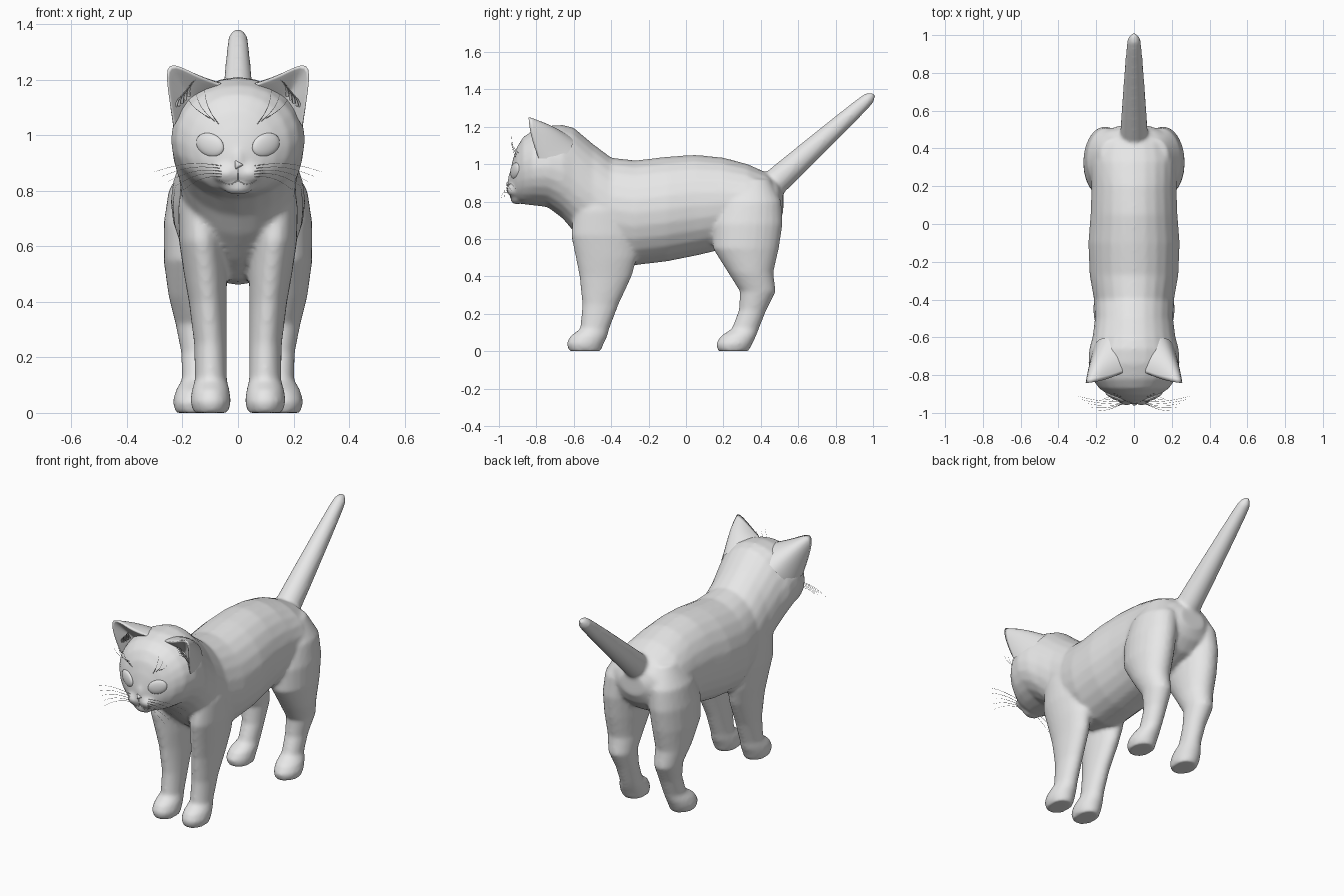
import bpy
import bmesh
from math import cos, sin, pi, radians
from mathutils import Vector, Matrix

cube = bpy.data.objects.get("Cube")
if cube:
    bpy.data.objects.remove(cube, do_unlink=True)

# One plain grey for the whole animal
GREY = (0.8, 0.8, 0.8, 1.0)
grey = bpy.data.materials.new("plain grey")
grey.use_nodes = True
grey.diffuse_color = GREY
grey.node_tree.nodes["Principled BSDF"].inputs["Base Color"].default_value = GREY


def add_object(name, data):
    obj = bpy.data.objects.new(name, data)
    bpy.context.collection.objects.link(obj)
    data.materials.append(grey)
    return obj


def make_active(obj):
    bpy.ops.object.select_all(action="DESELECT")
    obj.select_set(True)
    bpy.context.view_layer.objects.active = obj


def mesh_from(name, bm, smooth=True):
    bmesh.ops.recalc_face_normals(bm, faces=bm.faces)
    for face in bm.faces:
        face.smooth = smooth
    mesh = bpy.data.meshes.new(name)
    bm.to_mesh(mesh)
    bm.free()
    return add_object(name, mesh)


def loft(bm, rings, sides=24):
    """Skin a closed tube through (centre, u axis, v axis) rings."""
    loops = []
    for centre, u, v in rings:
        angles = [2 * pi * i / sides for i in range(sides)]
        loops.append([bm.verts.new(centre + u * cos(a) + v * sin(a)) for a in angles])
    for low, high in zip(loops, loops[1:]):
        for i in range(sides):
            j = (i + 1) % sides
            bm.faces.new((low[i], low[j], high[j], high[i]))
    bm.faces.new(loops[0])
    bm.faces.new(loops[-1])


def ball(bm, centre, radii, turn=Matrix.Identity(4)):
    matrix = Matrix.Translation(centre) @ turn @ Matrix.Diagonal((*radii, 1))
    bmesh.ops.create_uvsphere(bm, u_segments=24, v_segments=14, radius=1, matrix=matrix)


skin_bm = bmesh.new()

# Head and trunk: y, bottom, top, half width
TRUNK = [
    (-.94, .86, .96, .04), (-.927, .82, 1.02, .085), (-.905, .80, 1.09, .135),
    (-.87, .785, 1.145, .185), (-.82, .78, 1.18, .222), (-.74, .77, 1.205, .242),
    (-.66, .71, 1.21, .237), (-.6, .64, 1.195, .22), (-.5, .55, 1.11, .207),
    (-.4, .48, 1.035, .212), (-.27, .46, 1.02, .235), (-.1, .48, 1.04, .242),
    (.05, .51, 1.05, .23), (.2, .545, 1.035, .225), (.33, .58, 1.0, .23),
    (.43, .62, .955, .21), (.49, .68, .91, .16), (.52, .74, .86, .08)]
loft(skin_bm, [(Vector((0, y, (lo + hi) / 2)), Vector((w, 0, 0)), Vector((0, 0, (hi - lo) / 2)))
               for y, lo, hi, w in TRUNK])

# Legs: z, front, back, inner side, outer side
FRONT_LEG = [
    (0, -.625, -.455, .035, .16), (.04, -.64, -.44, .025, .172), (.08, -.62, -.42, .03, .167),
    (.12, -.565, -.41, .04, .155), (.25, -.555, -.36, .04, .158), (.4, -.57, -.29, .04, .177),
    (.5, -.59, -.262, .04, .195), (.62, -.615, -.265, .05, .213), (.75, -.6, -.3, .06, .215),
    (.88, -.52, -.36, .08, .19)]
HIND_LEG = [
    (0, .17, .335, .09, .225), (.04, .16, .355, .085, .235), (.08, .185, .375, .085, .225),
    (.12, .245, .39, .09, .202), (.22, .283, .43, .085, .205), (.32, .288, .48, .08, .225),
    (.42, .225, .467, .07, .25), (.55, .143, .497, .05, .268), (.68, .14, .517, .04, .268),
    (.8, .18, .51, .03, .25), (.92, .26, .45, .03, .18)]
for side in (-1, 1):
    for leg in (FRONT_LEG, HIND_LEG):
        loft(skin_bm, [(Vector((side * (a + b) / 2, (f + r) / 2, z)),
                        Vector(((b - a) / 2, 0, 0)), Vector((0, (r - f) / 2, 0)))
                       for z, f, r, a, b in leg])

# Tail: distance along, radius
along = Vector((0, .745, .667))
across = Vector((0, -.667, .745))
TAIL = [(-.06, .075), (.08, .072), (.3, .061), (.5, .05), (.66, .04), (.72, .034), (.757, .015)]
loft(skin_bm, [(Vector((0, .44, .87)) + along * t, Vector((r, 0, 0)), across * r)
               for t, r in TAIL])

# Muzzle pads and chin
for side in (-1, 1):
    ball(skin_bm, (side * .04, -.922, .862), (.052, .038, .036))
ball(skin_bm, (0, -.905, .815), (.06, .035, .03))
ball(skin_bm, (0, -.925, .905), (.03, .03, .06))

# Blend the volumes into one soft skin
skin = mesh_from("body_skin", skin_bm)
remesh = skin.modifiers.new("blend", "REMESH")
remesh.mode = "VOXEL"
remesh.voxel_size = .011
remesh.use_smooth_shade = True
soften = skin.modifiers.new("soften", "SMOOTH")
soften.factor = .5
soften.iterations = 7
make_active(skin)
for modifier in ("blend", "soften"):
    bpy.ops.object.modifier_apply(modifier=modifier)
bpy.context.view_layer.update()


def on_face(x, z, lift=0):
    """Point on the front of the skin at x, z."""
    hit, point, normal, _ = skin.ray_cast(Vector((x, -2, z)), Vector((0, 1, 0)))
    return point + normal * lift if hit else Vector((x, -.9, z))


def strands(name, paths, thickness, taper):
    """Thin hairs through lists of points, converted to one mesh."""
    curve = bpy.data.curves.new(name, "CURVE")
    curve.dimensions = "3D"
    curve.bevel_depth = thickness
    curve.bevel_resolution = 1
    for path in paths:
        spline = curve.splines.new("POLY")
        spline.points.add(len(path) - 1)
        for i, (point, position) in enumerate(zip(spline.points, path)):
            point.co = (*position, 1)
            point.radius = 1 - taper * i / (len(path) - 1)
    make_active(add_object(name, curve))
    bpy.ops.object.convert(target="MESH")


def arc(start, end, bow, steps=6):
    """Bowed path from start to end."""
    start, end = Vector(start), Vector(end)
    return [start.lerp(end, i / steps) + Vector(bow) * sin(pi * i / steps)
            for i in range(steps + 1)]


def make_ear(name, side):
    rim = [(.06, -.79, 1.185), (.15, -.83, 1.215), (.268, -.85, 1.285),
           (.252, -.835, 1.15), (.232, -.79, 1.03)]
    middle = [(.06, -.73, 1.19), (.14, -.73, 1.22), (.232, -.74, 1.225),
              (.245, -.75, 1.12), (.235, -.73, 1.03)]
    foot = [(.06, -.66, 1.17), (.11, -.61, 1.15), (.165, -.6, 1.12),
            (.2, -.62, 1.07), (.22, -.66, 1.03)]
    pit = Vector((.175, -.75, 1.13))
    inner = [Vector(p).lerp(pit, .5) for p in rim]
    deep = [Vector(p).lerp(pit, .9) for p in rim]
    bm = bmesh.new()
    rows = [[bm.verts.new((side * x, y, z)) for x, y, z in row]
            for row in (foot, middle, rim, inner, deep)]
    for low, high in zip(rows, rows[1:]):
        for i in range(len(rim) - 1):
            bm.faces.new((low[i], low[i + 1], high[i + 1], high[i]))
    bm.faces.new(rows[-1])
    crease = bm.edges.layers.float.new("crease_edge")
    for a, b in zip(rows[2], rows[2][1:]):
        bm.edges.get((a, b))[crease] = .8
    ear = mesh_from(name, bm)
    ear.modifiers.new("round", "SUBSURF").levels = 2
    ear.modifiers["round"].render_levels = 2


for side, label in ((-1, "right"), (1, "left")):
    make_ear(label + "_ear", side)

    # Ear fur
    tufts = [arc((side * (.225 - .012 * i), -.785, 1.095 + .011 * i),
                 (side * (.185 - .008 * i), -.83, 1.15 + .012 * i), (side * .008, 0, .008), 4)
             for i in range(5)]
    strands(label + "_ear_fur", tufts, .006, .95)

    # Closed-looking eye, tilted up at the outer corner
    eye_bm = bmesh.new()
    turn = Matrix.Rotation(radians(24 * side), 4, "Z") @ Matrix.Rotation(radians(-22 * side), 4, "Y")
    ball(eye_bm, on_face(side * .102, .965, -.004), (.056, .016, .041), turn)
    mesh_from(label + "_eye", eye_bm)

    # Cheek and brow whiskers
    cheek = [arc(on_face(side * .06, .85 + .01 * i),
                 (side * (.2 + .025 * i), -.99 + .02 * i, .80 + .017 * i), (0, -.01, .018))
             for i in range(5)]
    brow = [arc(on_face(side * (.07 + .015 * i), 1.04 + .01 * i),
                (side * (.12 + .03 * i), -.93, 1.16 - .015 * i), (side * .012, -.01, 0))
            for i in range(3)]
    strands(label + "_whiskers", cheek + brow, .0012, .6)

# Nose
nose_bm = bmesh.new()
bmesh.ops.create_cone(nose_bm, segments=3, radius1=.024, radius2=.012, depth=.014, cap_ends=True,
                      matrix=Matrix.Translation(on_face(0, .893, .002))
                      @ Matrix.Rotation(radians(90), 4, "X") @ Matrix.Rotation(radians(-90), 4, "Z"))
nose = mesh_from("nose", nose_bm)
bevel = nose.modifiers.new("soft_edges", "BEVEL")
bevel.width = .004
bevel.segments = 2

# Mouth line
mouth = [[on_face(0, .885 - .009 * i) for i in range(6)]]
for side in (-1, 1):
    mouth.append([on_face(side * .011 * i, .838 - .016 * sin(pi * i / 6)) for i in range(7)])
strands("mouth_line", mouth, .002, .3)
